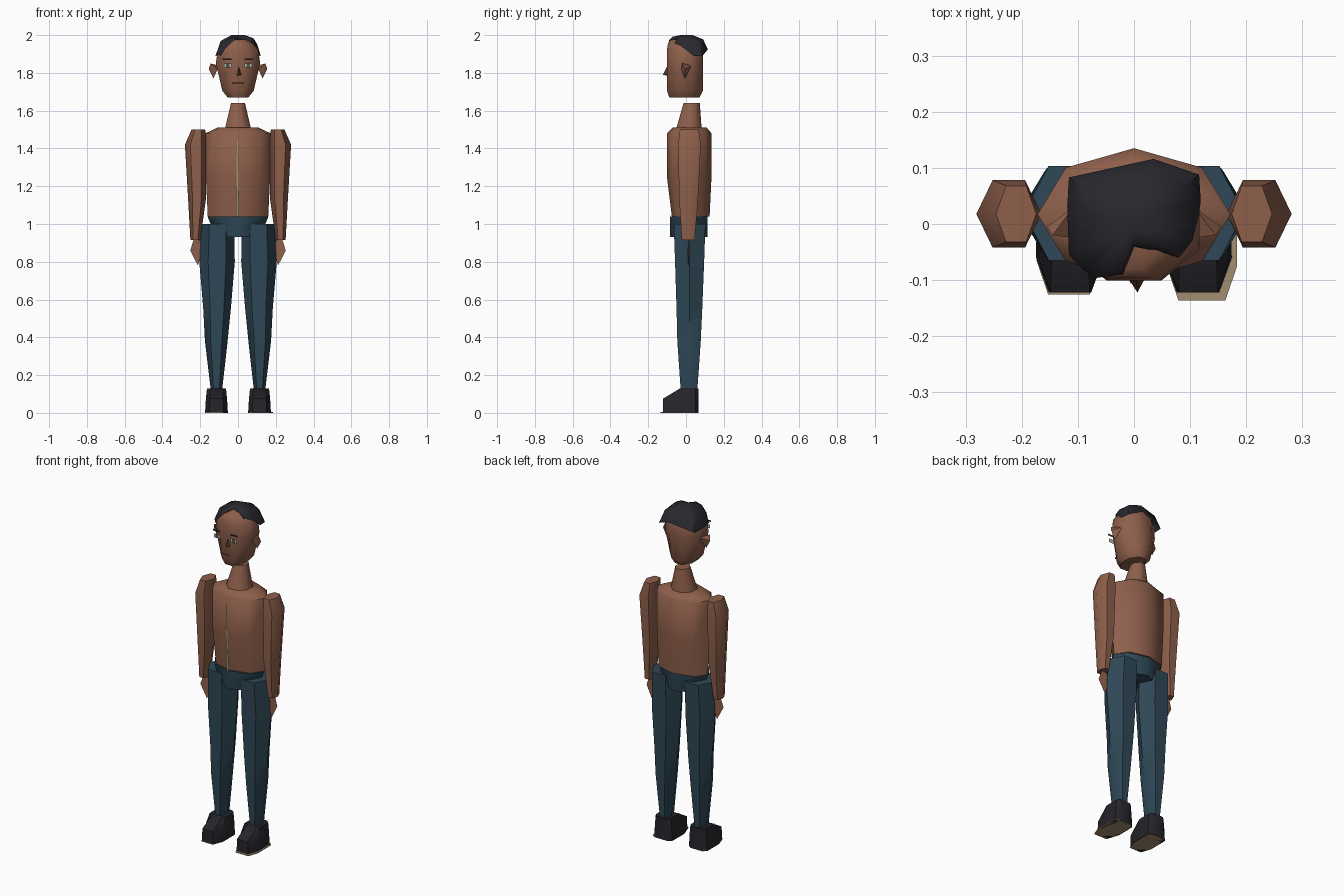
import bpy, bmesh, math

if "Cube" in bpy.data.objects:
    bpy.data.objects.remove(bpy.data.objects["Cube"])


def material(name, r, g, b):
    m = bpy.data.materials.new(name)
    m.use_nodes = True
    m.diffuse_color = (r, g, b, 1)
    m.node_tree.nodes["Principled BSDF"].inputs["Base Color"].default_value = (r, g, b, 1)
    return m


SKIN = material("skin brown", .27, .115, .07)
DARK_SKIN = material("dark brown", .1, .035, .02)
HAIR = material("hair charcoal", .021, .021, .027)
DENIM = material("trouser blue", .028, .065, .095)
SHOE = material("shoe black", .02, .018, .024)
TAN = material("tan", .36, .27, .16)
WHITE = material("eye white", .5, .48, .42)
IRIS = material("eye green", .06, .1, .06)


def finish(name, bm, mat, smooth=50):
    bmesh.ops.recalc_face_normals(bm, faces=bm.faces[:])
    me = bpy.data.meshes.new(name)
    bm.to_mesh(me)
    bm.free()
    me.materials.append(mat)
    ob = bpy.data.objects.new(name, me)
    bpy.context.collection.objects.link(ob)
    bpy.ops.object.select_all(action="DESELECT")
    ob.select_set(True)
    bpy.context.view_layer.objects.active = ob
    if smooth:
        bpy.ops.object.shade_smooth_by_angle(angle=math.radians(smooth))
    return ob


def skin_rings(name, rings, mat, caps=(True, True), smooth=50):
    """Join rings of 3D points into a tube, with optional end caps."""
    bm = bmesh.new()
    loops = [[bm.verts.new(p) for p in ring] for ring in rings]
    n = len(loops[0])
    for a, b in zip(loops, loops[1:]):
        for i in range(n):
            j = (i + 1) % n
            bm.faces.new((a[i], a[j], b[j], b[i]))
    for cap, loop in zip(caps, (loops[0], loops[-1])):
        if cap:
            bm.faces.new(loop)
    return finish(name, bm, mat, smooth)


def ring(cx, cy, z, rx, ry, n, phase):
    """Polygon ring whose half widths are rx and ry."""
    pts = [(math.cos(2 * math.pi * (i + phase) / n), math.sin(2 * math.pi * (i + phase) / n))
           for i in range(n)]
    mx = max(p[0] for p in pts)
    my = max(p[1] for p in pts)
    return [(cx + rx * x / mx, cy + ry * y / my, z) for x, y in pts]


def loft(name, sections, mat, n=8, phase=0, smooth=50):
    return skin_rings(name, [ring(*s, n, phase) for s in sections], mat, smooth=smooth)


def plate(name, points, mat):
    bm = bmesh.new()
    bm.faces.new([bm.verts.new(p) for p in points])
    return finish(name, bm, mat, 0)


def front_plate(name, x, z, w, h, y, mat):
    return plate(name, [(x - w, y, z - h), (x + w, y, z - h), (x + w, y, z + h), (x - w, y, z + h)], mat)


# Torso, neck and hips
loft("torso", [(0, .025, 1.04, .16, .1), (0, .017, 1.25, .17, .118),
               (0, .017, 1.48, .172, .118), (0, .02, 1.51, .11, .09)], SKIN)
loft("neck", [(0, .015, 1.5, .07, .068), (0, .03, 1.64, .037, .043)], SKIN, 8, .5)
loft("hips", [(0, .015, .93, .08, .1), (0, .015, .99, .14, .1), (0, .015, 1.04, .162, .1)], DENIM)

# Front seam on the torso
plate("front_seam", [(-.012, -.093, 1.04), (.006, -.093, 1.04), (.001, -.104, 1.3),
                     (0, -.106, 1.45), (-.006, -.106, 1.45), (-.007, -.104, 1.3)], TAN)

# Head
loft("head", [(0, -.008, 1.67, .055, .08), (0, -.006, 1.705, .083, .095),
              (0, -.005, 1.85, .117, .096), (0, -.005, 1.92, .108, .096),
              (0, -.01, 1.955, .08, .086), (0, -.025, 1.977, .04, .055)], SKIN, 8, .5)

# Hair cap with an uneven hairline
rim = [(-.02, -.09, 1.972), (0, -.04, 1.985), (.05, -.05, 1.97), (.08, -.06, 1.955),
       (.104, -.03, 1.945), (.116, .02, 1.905), (.119, .04, 1.89), (.116, .088, 1.89),
       (.035, .116, 1.925), (-.116, .083, 1.89), (-.119, .03, 1.89),
       (-.116, -.055, 1.9), (-.09, -.082, 1.89), (-.067, -.096, 1.93)]
crown = [(x * .78, y * .78, z + (2 - z) * .7) for x, y, z in rim]
top = [(x * .3, y * .3, 2) for x, y, z in rim]
skin_rings("hair", [rim, crown, top], HAIR, (False, True))

# Nose wedge and mouth
bm = bmesh.new()
for p in [(-.008, -.1, 1.785), (.018, -.1, 1.79), (.004, -.1, 1.835), (.006, -.122, 1.79)]:
    bm.verts.new(p)
bmesh.ops.convex_hull(bm, input=bm.verts[:])
finish("nose", bm, DARK_SKIN, 0)
front_plate("mouth", 0, 1.745, .031, .005, -.12, DARK_SKIN)
front_plate("lip_line", 0, 1.742, .024, .002, -.121, TAN)

for side, s in (("left", 1), ("right", -1)):
    # Eyes and brows
    front_plate(side + "_eye", s * .055, 1.839, .02, .011, -.119, WHITE)
    front_plate(side + "_iris", s * .055, 1.839, .009, .011, -.12, IRIS)
    front_plate(side + "_brow", s * .058, 1.872, .024, .005, -.12, HAIR)

    # Ear: pointed wedge
    bm = bmesh.new()
    for p in [(.108, .03, 1.84), (.108, -.025, 1.82), (.155, -.005, 1.82),
              (.145, -.02, 1.85), (.13, -.005, 1.77)]:
        bm.verts.new((s * p[0], p[1], p[2]))
    bmesh.ops.convex_hull(bm, input=bm.verts[:])
    finish(side + "_ear", bm, SKIN, 0)

    # Arm and flat hand
    loft(side + "_arm", [(s * .226, .012, .915, .026, .034), (s * .217, .014, 1.13, .047, .05),
                         (s * .223, .018, 1.42, .058, .06), (s * .21, .018, 1.5, .036, .05)],
         SKIN, 6)
    plate(side + "_hand", [(s * .205, .012, .93), (s * .235, .012, .915), (s * .253, .008, .86),
                           (s * .212, .012, .78), (s * .19, .016, .86)], SKIN)

    # Leg
    loft(side + "_leg", [(s * .114, .016, .12, .03, .044), (s * .115, .016, .38, .06, .062),
                         (s * .111, .018, .55, .073, .068), (s * .111, .019, .8, .094, .077),
                         (s * .108, .019, 1, .088, .084)], DENIM, 6)

    # Shoe: plan outline widened at the ground, with a sloping toe
    plan = [(-.035, -.122), (.035, -.122), (.056, -.06), (.055, .05), (.035, .066),
            (-.035, .066), (-.055, .05), (-.056, -.06)]
    cx = s * .114
    base = [(cx + x * 1.08, y, 0) for x, y in plan]
    mid = [(cx + x, y, .075) for x, y in plan]
    upper = [(cx + x * .9, max(y, -.02 - abs(x) * .2), .13) for x, y in plan]
    skin_rings(side + "_shoe", [base, mid, upper], SHOE, smooth=40)

    # Thin sole, showing past the toe on the left shoe
    grow = .014 if s > 0 else .004
    sole = [(cx + x + math.copysign(grow * (s * x > 0), x), y - grow * (y < 0)) for x, y in plan]
    skin_rings(side + "_sole", [[(x, y, z) for x, y in sole] for z in (0, .004)], TAN, smooth=0)
